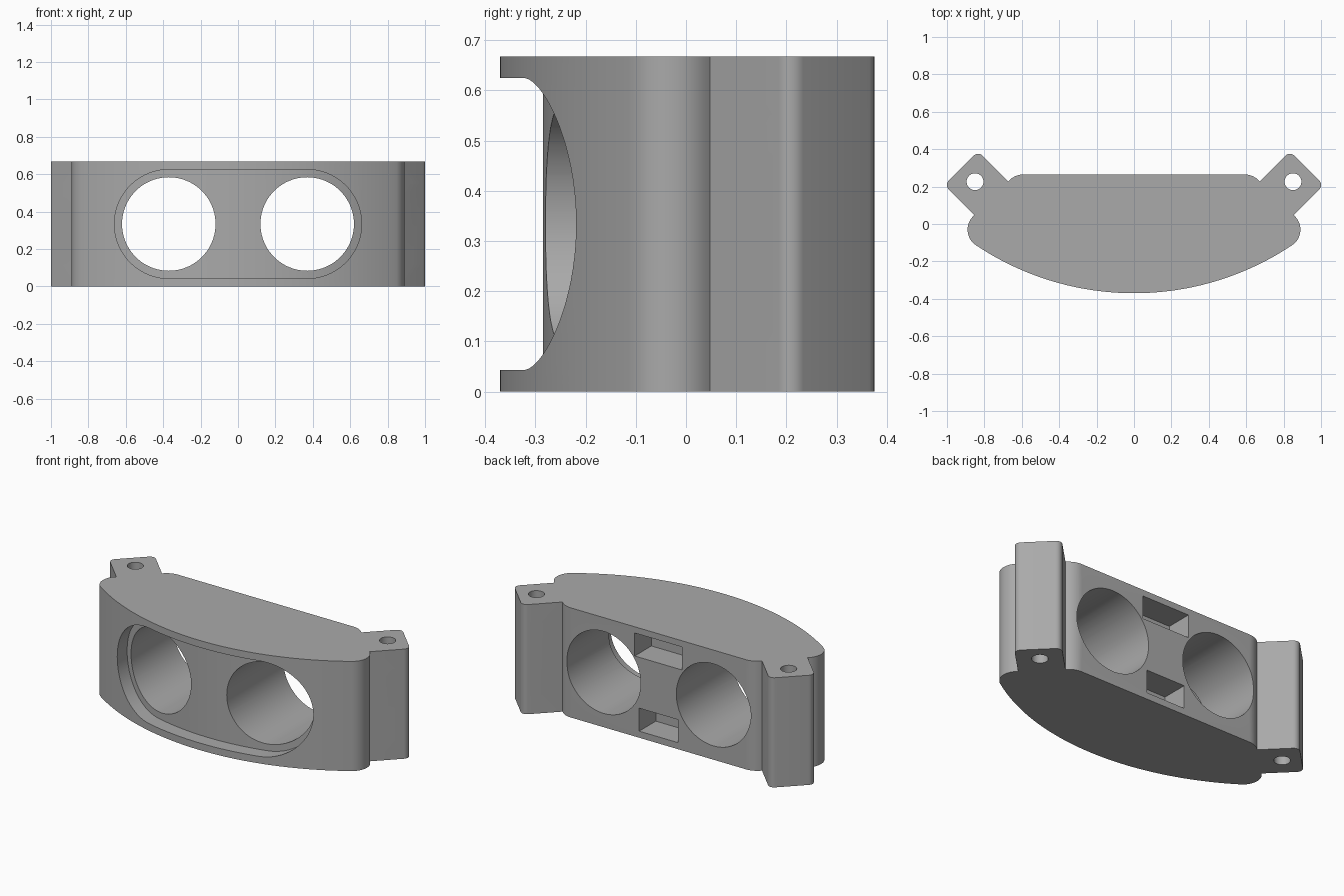
import bpy, bmesh, math
from mathutils import Matrix, Vector

if "Cube" in bpy.data.objects:
    bpy.data.objects.remove(bpy.data.objects["Cube"])

HEIGHT, MID = 0.668, 0.334
FRONT_R, FRONT_CY = 1.52, 1.15        # front bow radius and centre
LUG_T = 0.116                         # lug thickness
ROOT2 = math.sqrt(2)


def arc(cx, cy, r, a0, a1, n):
    """Points on an arc, angles in degrees."""
    return [(cx + r * math.cos(math.radians(a0 + (a1 - a0) * i / n)),
             cy + r * math.sin(math.radians(a0 + (a1 - a0) * i / n))) for i in range(n + 1)]


def prism(name, points, low, high, matrix=Matrix()):
    """Closed prism from a 2D outline, extruded along local z."""
    bm = bmesh.new()
    face = bm.faces.new([bm.verts.new((x, y, low)) for x, y in points])
    top = bmesh.ops.extrude_face_region(bm, geom=[face])
    bmesh.ops.translate(bm, vec=(0, 0, high - low),
                        verts=[g for g in top["geom"] if isinstance(g, bmesh.types.BMVert)])
    bm.transform(matrix)
    bmesh.ops.recalc_face_normals(bm, faces=bm.faces)
    mesh = bpy.data.meshes.new(name)
    bm.to_mesh(mesh)
    bm.free()
    obj = bpy.data.objects.new(name, mesh)
    bpy.context.collection.objects.link(obj)
    return obj


def combine(target, tool, operation):
    """Apply a boolean and discard the tool."""
    tool.hide_render = True
    mod = target.modifiers.new(operation.title(), "BOOLEAN")
    mod.operation, mod.object, mod.solver = operation, tool, "EXACT"
    bpy.context.view_layer.update()
    graph = bpy.context.evaluated_depsgraph_get()
    mesh = bpy.data.meshes.new_from_object(target.evaluated_get(graph))
    target.modifiers.clear()
    target.data = mesh
    bpy.data.objects.remove(tool)


def box(x0, x1, y0, y1):
    return [(x0, y0), (x1, y0), (x1, y1), (x0, y1)]


# Maps outline (x, z) to the front plane, extruding along -y
facing = Matrix.Rotation(math.pi / 2, 4, "X")

# Body: bowed front, rounded ends, chamfered back corners
end_x, end_y, end_r = 0.79, -0.03, 0.10
tangent = math.degrees(math.atan2(end_y - FRONT_CY, end_x))
right_half = arc(end_x, end_y, end_r, tangent, 45, 16) + arc(0.59, 0.155, 0.11, 45, 90, 8)
left_half = [(-x, y) for x, y in reversed(right_half)]
bow = arc(0, FRONT_CY, FRONT_R, -180 - tangent, tangent, 64)[1:-1]
body = prism("bracket_body", right_half + left_half + bow, 0, HEIGHT)

# Corner lugs: diagonal tabs, hollowed between top and bottom with a filleted root
wall, tip, centre, half, corner = 0.9 / ROOT2, 0.865, 0.442, 0.128, 0.035
fillet = 0.10
for side in (1, -1):
    diagonal = Matrix.Diagonal((side, 1, 1, 1)) @ Matrix(
        ((1 / ROOT2, 1 / ROOT2, 0, 0), (1 / ROOT2, -1 / ROOT2, 0, 0), (0, 0, 1, 0), (0, 0, 0, 1)))
    plan = [(0.55, centre - half)]
    plan += arc(tip - corner, centre - half + corner, corner, -90, 0, 8)
    plan += arc(tip - corner, centre + half - corner, corner, 0, 90, 8)
    plan += [(0.55, centre + half)]
    lug = prism("lug", plan, 0, HEIGHT, diagonal)
    u0 = wall + 0.002
    gap = [(1.2, LUG_T)]
    gap += arc(u0 + fillet, LUG_T + fillet, fillet, 270, 180, 12)
    gap += arc(u0 + fillet, HEIGHT - LUG_T - fillet, fillet, 180, 90, 12)
    gap += [(1.2, HEIGHT - LUG_T)]
    combine(lug, prism("lug_gap", gap, -1, 0, diagonal @ facing), "DIFFERENCE")
    combine(body, lug, "UNION")

# Screw holes and hexagonal nut pockets
for side in (1, -1):
    hx, hy = side * 0.85, 0.226
    combine(body, prism("screw_hole", arc(hx, hy, 0.045, 0, 360, 32)[:-1], -1, 2), "DIFFERENCE")
    hexagon = arc(hx, hy, 0.097, 0, 360, 6)[:-1]
    for low in (0.058, HEIGHT - 0.20):
        combine(body, prism("nut_pocket", hexagon, low, low + 0.142), "DIFFERENCE")

# Front recess: stadium outline with a floor that follows the bow
stadium = arc(0.37, MID, 0.291, -90, 90, 40) + arc(-0.37, MID, 0.291, 90, 270, 40)
recess = prism("recess", stadium, 0, 0.8, facing)
core = prism("recess_floor", arc(0, FRONT_CY, FRONT_R - 0.085, 0, 360, 256)[:-1], -1, 2)
combine(recess, core, "DIFFERENCE")
combine(body, recess, "DIFFERENCE")

# Two large through bores
for side in (1, -1):
    bore = arc(side * 0.37, MID, 0.25, 0, 360, 80)[:-1]
    combine(body, prism("bore", bore, -1, 1, facing), "DIFFERENCE")

# Rectangular pockets in the back
for half_w, z0, z1 in ((0.16, 0.49, 0.63), (0.13, 0.04, 0.18)):
    combine(body, prism("back_pocket", box(-half_w, half_w, z0, z1), -0.5, -0.105, facing),
            "DIFFERENCE")

# Single grey material
grey = bpy.data.materials.new("mid_grey")
grey.use_nodes = True
colour = (0.4, 0.4, 0.4, 1)
grey.diffuse_color = colour
grey.node_tree.nodes["Principled BSDF"].inputs["Base Color"].default_value = colour
body.data.materials.clear()
body.data.materials.append(grey)
for poly in body.data.polygons:
    poly.material_index = 0

# Smooth curved walls, crisp edges
for obj in bpy.context.selected_objects:
    obj.select_set(False)
body.select_set(True)
bpy.context.view_layer.objects.active = body
bpy.ops.object.shade_smooth_by_angle(angle=math.radians(30))
